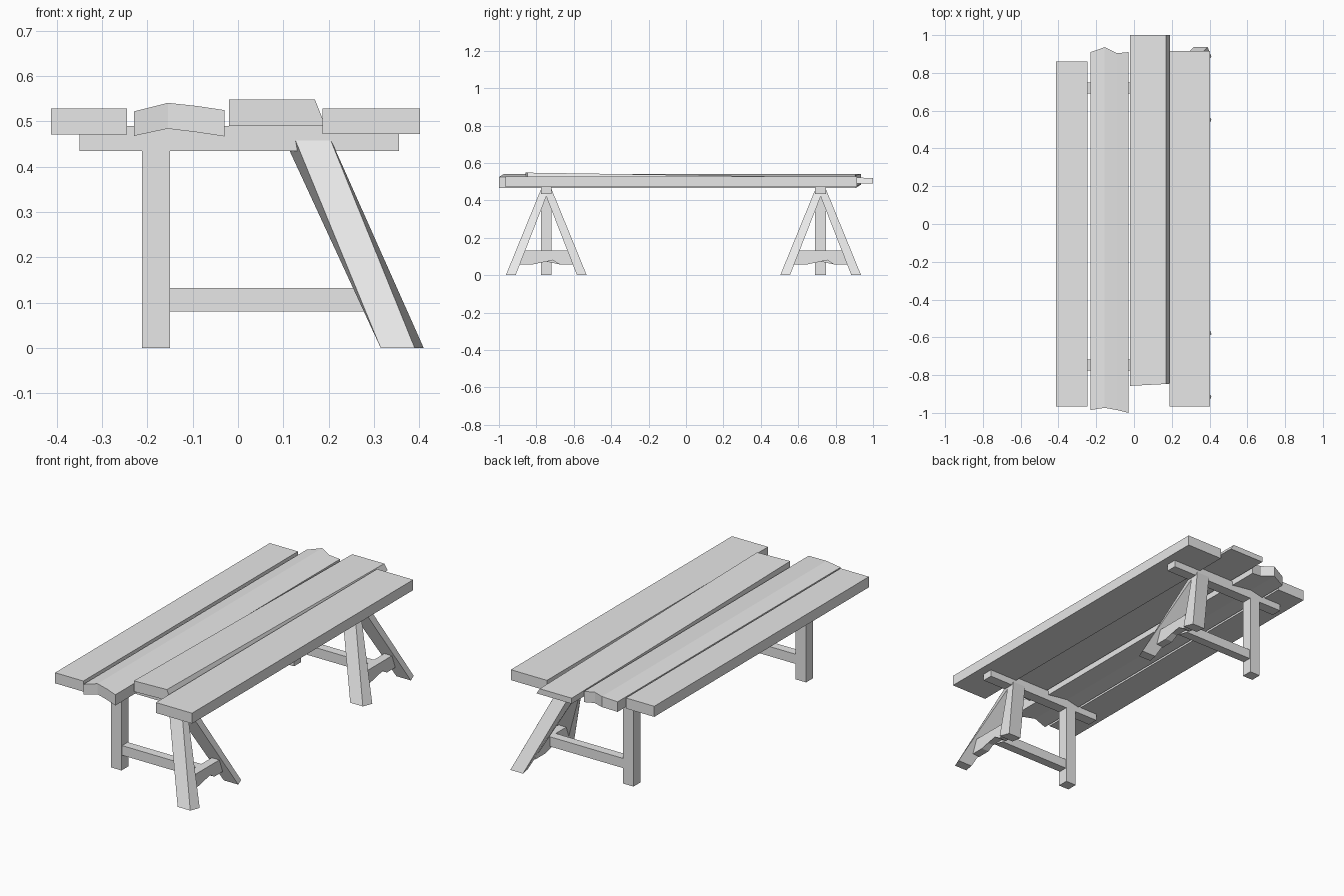
import bpy, bmesh

if "Cube" in bpy.data.objects:
    bpy.data.objects.remove(bpy.data.objects["Cube"])

wood = bpy.data.materials.new("plain grey wood")
wood.diffuse_color = (0.8, 0.8, 0.8, 1)
wood.use_nodes = True
wood.node_tree.nodes["Principled BSDF"].inputs["Base Color"].default_value = wood.diffuse_color


def loft(name, a, b):
    """Closed solid between two matching outlines."""
    bm = bmesh.new()
    va = [bm.verts.new(p) for p in a]
    vb = [bm.verts.new(p) for p in b]
    n = len(va)
    bm.faces.new(va)
    bm.faces.new(vb[::-1])
    for i in range(n):
        j = (i + 1) % n
        bm.faces.new((va[j], va[i], vb[i], vb[j]))
    bmesh.ops.triangulate(bm, faces=[f for f in bm.faces if len(f.verts) > 4])
    bmesh.ops.recalc_face_normals(bm, faces=bm.faces)
    me = bpy.data.meshes.new(name)
    bm.to_mesh(me)
    bm.free()
    me.materials.append(wood)
    ob = bpy.data.objects.new(name, me)
    bpy.context.collection.objects.link(ob)
    return ob


def box(name, x0, x1, y0, y1, z0, z1):
    sec = [(x0, z0), (x1, z0), (x1, z1), (x0, z1)]
    return loft(name, [(x, y0, z) for x, z in sec], [(x, y1, z) for x, z in sec])


# Outer planks
box("left_plank", -0.413, -0.245, -0.965, 0.86, 0.471, 0.528)
box("right_plank", 0.187, 0.402, -0.965, 0.915, 0.472, 0.528)

# Ridged plank with rough ends: x, front y, back y, bottom z, top z
cols = [(-0.23, -0.985, 0.91, 0.468, 0.522),
        (-0.155, -0.973, 0.936, 0.484, 0.541),
        (-0.09, -0.985, 0.904, 0.476, 0.534),
        (-0.03, -1.0, 0.91, 0.467, 0.525)]
front = [(x, f, z) for x, f, k, z, t in cols] + [(x, f, t) for x, f, k, z, t in cols[::-1]]
back = [(x, k, z) for x, f, k, z, t in cols] + [(x, k, t) for x, f, k, z, t in cols[::-1]]
loft("ridged_plank", front, back)

# Plank with a slanted edge, thinning towards the back
loft("tapered_plank",
     [(-0.02, -0.857, 0.49), (0.193, -0.845, 0.49), (0.17, -0.847, 0.548), (-0.02, -0.857, 0.548)],
     [(-0.02, 1.0, 0.49), (0.19, 1.0, 0.49), (0.17, 1.0, 0.52), (-0.02, 1.0, 0.52)])

# Two trestles
for end, cy in (("front", -0.747), ("back", 0.72)):
    box(end + "_crossbar", -0.35, 0.355, cy - 0.029, cy + 0.029, 0.435, 0.49)
    box(end + "_upright_leg", -0.212, -0.15, cy - 0.029, cy + 0.029, 0, 0.455)
    box(end + "_stretcher", -0.16, 0.30, cy - 0.024, cy + 0.024, 0.08, 0.132)
    # Splayed pair of legs
    for side, s in (("near", -1), ("far", 1)):
        foot = [(0.315, 0.216), (0.39, 0.216), (0.41, 0.164), (0.324, 0.164)]
        top = [(0.115, 0.017), (0.193, 0.017), (0.19, -0.026), (0.09, -0.026)]
        loft(f"{end}_{side}_splayed_leg",
             [(x, cy + s * o, 0) for x, o in foot],
             [(x, cy + s * o, 0.487) for x, o in top])
    # Arched brace between the splayed legs
    arch = [(-0.15, 0.058), (-0.07, 0.058), (-0.035, 0.08), (0.035, 0.08),
            (0.07, 0.058), (0.15, 0.058), (0.122, 0.132), (-0.122, 0.132)]
    loft(end + "_arched_brace",
         [(0.288, cy + y, z) for y, z in arch],
         [(0.333, cy + y, z) for y, z in arch])
